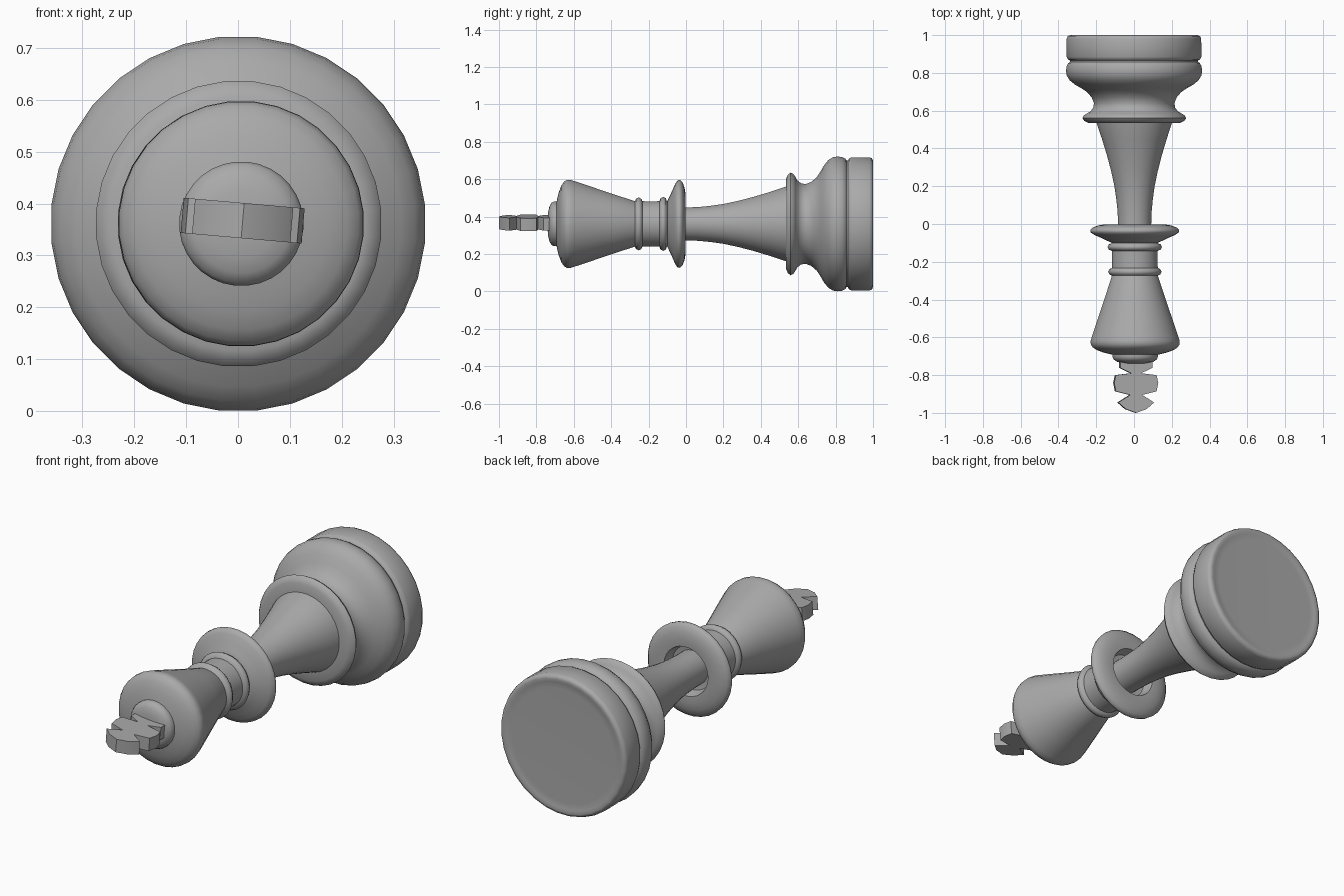
import bpy, bmesh, math

SEG, AXIS_Z = 32, 0.361

grey = bpy.data.materials.new("dark_grey")
grey.diffuse_color = (0.4, 0.4, 0.4, 1)


def finish(bm, name, angle=55):
    bmesh.ops.recalc_face_normals(bm, faces=bm.faces)
    mesh = bpy.data.meshes.new(name)
    bm.to_mesh(mesh)
    bm.free()
    mesh.materials.append(grey)
    ob = bpy.data.objects.new(name, mesh)
    bpy.context.collection.objects.link(ob)
    bpy.ops.object.select_all(action='DESELECT')
    ob.select_set(True)
    bpy.context.view_layer.objects.active = ob
    bpy.ops.object.shade_smooth_by_angle(angle=math.radians(angle))
    return ob


def turned(name, profile):
    """Lathe (y, radius) pairs about the lying axis, capping both ends."""
    bm = bmesh.new()
    rings = []
    for y, r in profile:
        ring = []
        for i in range(SEG):
            a = 2 * math.pi * (i + 0.5) / SEG
            # the piece leans very slightly toward +x at the head
            ring.append(bm.verts.new((r * math.cos(a) + 0.004 * (0.9 - y), y,
                                      AXIS_Z + r * math.sin(a))))
        rings.append(ring)
    for a, b in zip(rings, rings[1:]):
        for i in range(SEG):
            j = (i + 1) % SEG
            bm.faces.new((a[i], a[j], b[j], b[i]))
    bm.faces.new(rings[0])
    bm.faces.new(rings[-1])
    return finish(bm, name)


# Foot disc, bulge and lower ring
turned("base", [
    (0.994, 0.29), (0.995, 0.322), (1.0, 0.338), (0.995, 0.352), (0.98, 0.358),
    (0.885, 0.358), (0.872, 0.352), (0.865, 0.340), (0.858, 0.340), (0.852, 0.350),
    (0.835, 0.359), (0.81, 0.362), (0.785, 0.358), (0.76, 0.342), (0.738, 0.315),
    (0.718, 0.280), (0.698, 0.250), (0.67, 0.226), (0.64, 0.214), (0.615, 0.218),
    (0.595, 0.234), (0.585, 0.252), (0.575, 0.268), (0.56, 0.276), (0.545, 0.265),
    (0.536, 0.245), (0.533, 0.19)])

# Flared stem
turned("stem", [
    (0.56, 0.205), (0.53, 0.199), (0.45, 0.172), (0.36, 0.145), (0.28, 0.124),
    (0.20, 0.107), (0.13, 0.097), (0.07, 0.091), (0.0, 0.088), (-0.08, 0.087)])

# Collar disc with a recess around the stem
turned("collar", [
    (-0.06, 0.08), (-0.055, 0.112), (-0.004, 0.125), (-0.002, 0.160), (-0.008, 0.195),
    (-0.018, 0.222), (-0.032, 0.236), (-0.045, 0.234), (-0.058, 0.215),
    (-0.073, 0.180), (-0.088, 0.148), (-0.10, 0.122), (-0.10, 0.08)])

# Neck with two bead rings
turned("neck", [
    (-0.09, 0.115), (-0.103, 0.124), (-0.108, 0.138), (-0.122, 0.145), (-0.136, 0.138),
    (-0.142, 0.122), (-0.19, 0.121), (-0.233, 0.122), (-0.238, 0.134), (-0.252, 0.142),
    (-0.266, 0.136), (-0.274, 0.122), (-0.29, 0.11)])

# Flared head with small crown button
turned("head", [
    (-0.25, 0.110), (-0.27, 0.121), (-0.39, 0.160), (-0.51, 0.201), (-0.60, 0.231),
    (-0.62, 0.237), (-0.637, 0.236), (-0.652, 0.227), (-0.667, 0.205),
    (-0.680, 0.170), (-0.688, 0.138), (-0.692, 0.120), (-0.705, 0.120),
    (-0.718, 0.114), (-0.730, 0.095), (-0.737, 0.065), (-0.740, 0.03)])

# Flat finial: half outline mirrored, extruded, rolled slightly about the axis
half = [(0.085, -0.70), (0.085, -0.762), (0.026, -0.790), (0.108, -0.800),
        (0.117, -0.840), (0.108, -0.886), (0.032, -0.905), (0.095, -0.945),
        (0.055, -0.980)]
outline = half + [(0, -1.0)] + [(-x, y) for x, y in reversed(half)]
bm = bmesh.new()
face = bm.faces.new([bm.verts.new((x, y, -0.034)) for x, y in outline])
out = bmesh.ops.extrude_face_region(bm, geom=[face])
bmesh.ops.translate(bm, vec=(0, 0, 0.068),
                    verts=[v for v in out["geom"] if isinstance(v, bmesh.types.BMVert)])
bmesh.ops.triangulate(bm, faces=[f for f in bm.faces if len(f.verts) > 4])
finial = finish(bm, "finial", 35)
finial.location = (0.009, 0, 0.367)
finial.rotation_euler = (0, math.radians(5), 0)
